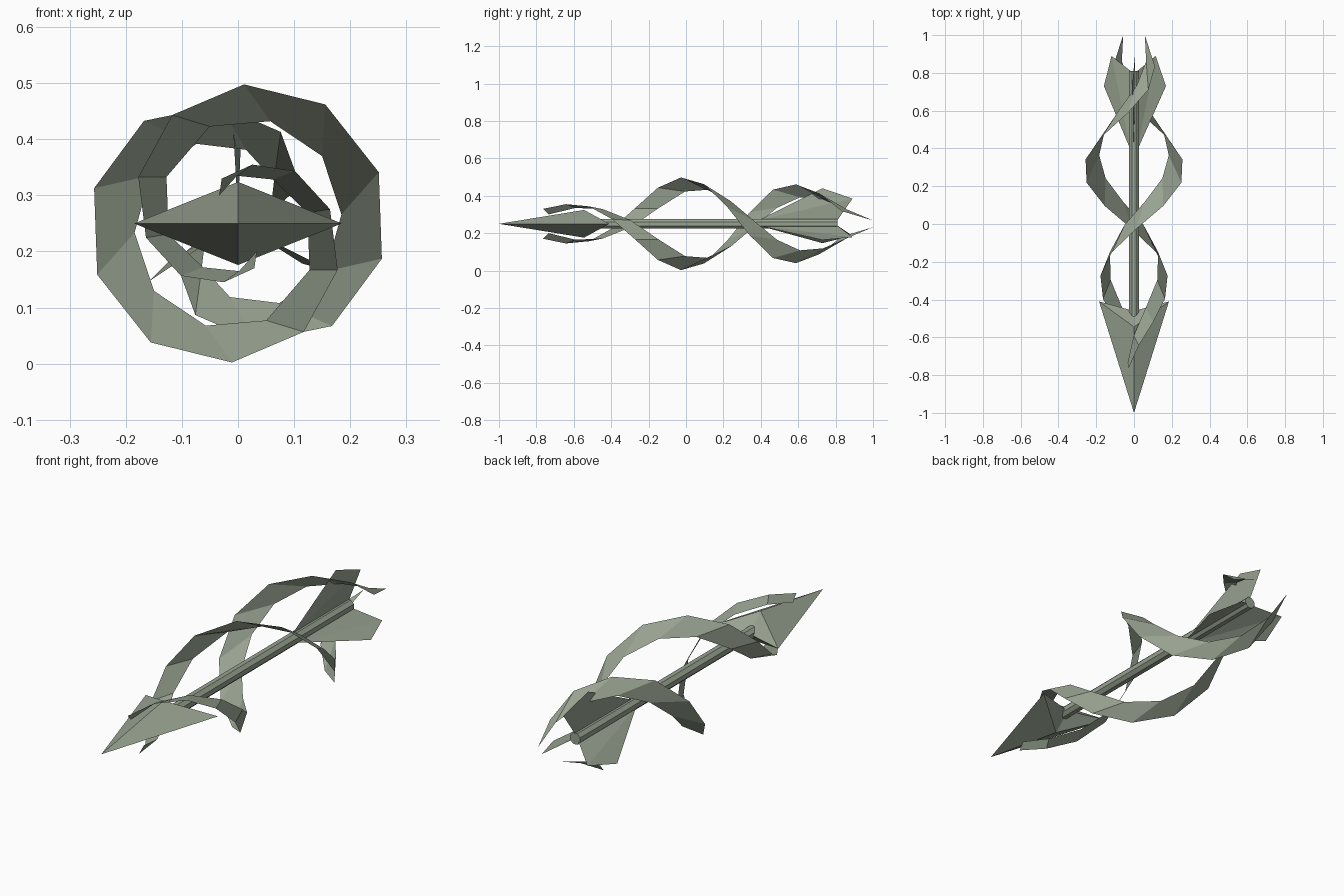
import bpy
from math import sin, cos, radians, pi
from mathutils import Matrix

cube = bpy.data.objects.get("Cube")
if cube:
    bpy.data.objects.remove(cube, do_unlink=True)

AXIS_Z = 0.25

green = bpy.data.materials.new("grey_green")
green.use_nodes = True
colour = (0.31, 0.36, 0.28, 1)
green.diffuse_color = colour
green.node_tree.nodes["Principled BSDF"].inputs["Base Color"].default_value = colour


def build(name, verts, faces):
    mesh = bpy.data.meshes.new(name)
    mesh.from_pydata(verts, [], faces)
    mesh.materials.append(green)
    obj = bpy.data.objects.new(name, mesh)
    bpy.context.collection.objects.link(obj)
    return obj


def polar(radius, degrees, y):
    """Point around the shaft axis."""
    a = radians(degrees)
    return (radius * cos(a), y, AXIS_Z + radius * sin(a))


# Shaft: eight-sided rod along y
bpy.ops.mesh.primitive_cylinder_add(vertices=8, radius=0.028, depth=1.3)
shaft = bpy.context.object
shaft.name = "shaft"
shaft.data.transform(Matrix.Translation((0, 0.16, AXIS_Z))
                     @ Matrix.Rotation(pi / 2, 4, 'X')
                     @ Matrix.Rotation(pi / 8, 4, 'Z'))
shaft.data.materials.append(green)

# Arrowhead: flat four-sided point with swept-back barbs and hollow rear
rim = [(0.185, -0.41, AXIS_Z), (0, -0.545, AXIS_Z + 0.074),
       (-0.185, -0.41, AXIS_Z), (0, -0.545, AXIS_Z - 0.074)]
head_verts = rim + [(0, -1.0, AXIS_Z), (0, -0.46, AXIS_Z)]
head_faces = []
for i in range(4):
    j = (i + 1) % 4
    head_faces += [(i, j, 4), (j, i, 5)]
build("arrowhead", head_verts, head_faces)

# Three tail fins, slightly twisted
for n, base in enumerate((90, 210, 330)):
    outline = [(0.02, 0, 0.39), (0.19, 3, 0.73), (0.135, -2, 0.89), (0.02, 0, 0.81)]
    build(f"fin_{n + 1}", [polar(r, base + a, y) for r, a, y in outline],
          [(0, 1, 2), (0, 2, 3)])

# Twin helical ribbons: outer edge radius, inner edge radius, inner y shift, inner angle shift
stations = [
    (0.085, 0.06, 0.03, 14), (0.108, 0.085, 0.05, 15), (0.138, 0.1, 0.075, 9),
    (0.166, 0.125, 0.1, 0), (0.196, 0.152, 0.125, -8), (0.226, 0.18, 0.145, -15),
    (0.248, 0.191, 0.145, -15), (0.263, 0.192, 0.145, -15), (0.267, 0.185, 0.145, -15),
    (0.264, 0.178, 0.145, -15), (0.248, 0.16, 0.145, -15), (0.213, 0.132, 0.145, -15),
    (0.18, 0.1, 0.15, -15), (0.13, 0.06, 0.166, -14)]
for name, start in (("ribbon_upper", 110), ("ribbon_lower", 290)):
    verts, faces = [], []
    for k, (outer, inner, shift, turn) in enumerate(stations):
        angle, y = start - 33.75 * k, -0.765 + 0.123 * k
        verts += [polar(outer, angle, y), polar(inner, angle + turn, y + shift)]
        if k:
            b = 2 * k
            faces.append((b - 2, b - 1, b + 1, b))
    build(name, verts, faces)
